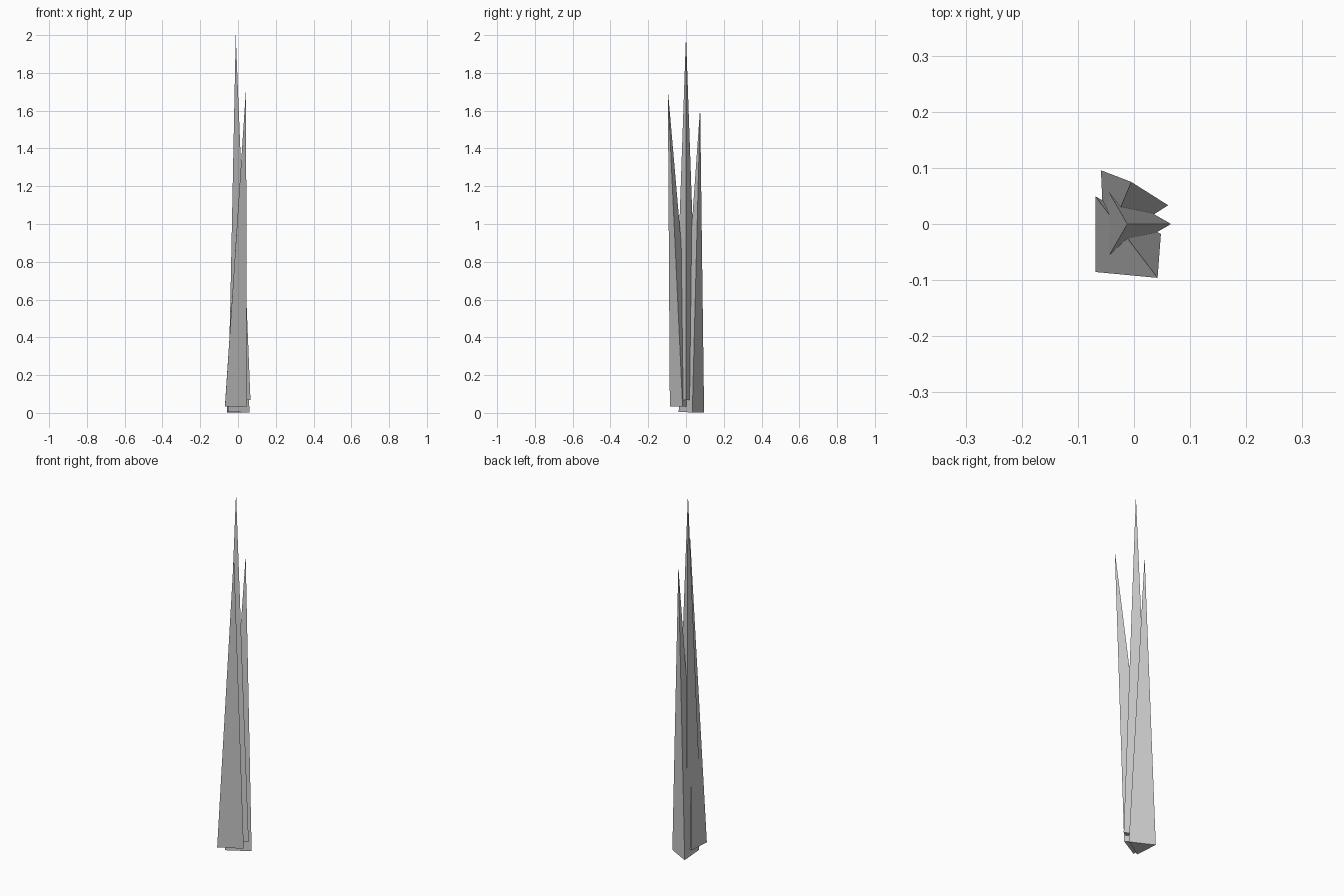
import bpy
import math
from mathutils import Vector

if "Cube" in bpy.data.objects:
    bpy.data.objects.remove(bpy.data.objects["Cube"])


def spike(name, base, tip, spin, radius=0.078):
    """Three-sided pointed blade with a base square to its leaning axis."""
    base, tip = Vector(base), Vector(tip)
    lean = Vector((0, 0, 1)).rotation_difference(tip - base)
    verts = []
    for i in range(3):
        a = math.radians(spin + 120 * i)
        verts.append(base + lean @ Vector((radius * math.cos(a), radius * math.sin(a), 0)))
    verts.append(tip)
    mesh = bpy.data.meshes.new(name)
    mesh.from_pydata(verts, [], [(0, 1, 3), (1, 2, 3), (2, 0, 3), (2, 1, 0)])
    obj = bpy.data.objects.new(name, mesh)
    bpy.context.collection.objects.link(obj)
    return obj


# Tall upright centre blade
spike("centre_spike", (-0.012, 0.0, 0.068), (-0.012, 0.0, 2.0), 0)
# Front blade leaning forward and right
spike("front_spike", (-0.03, -0.018, 0.036), (0.042, -0.096, 1.71), 0)
# Back blade leaning backward
spike("back_spike", (-0.017, 0.03, 0.003), (-0.005, 0.075, 1.62), 2.5)
